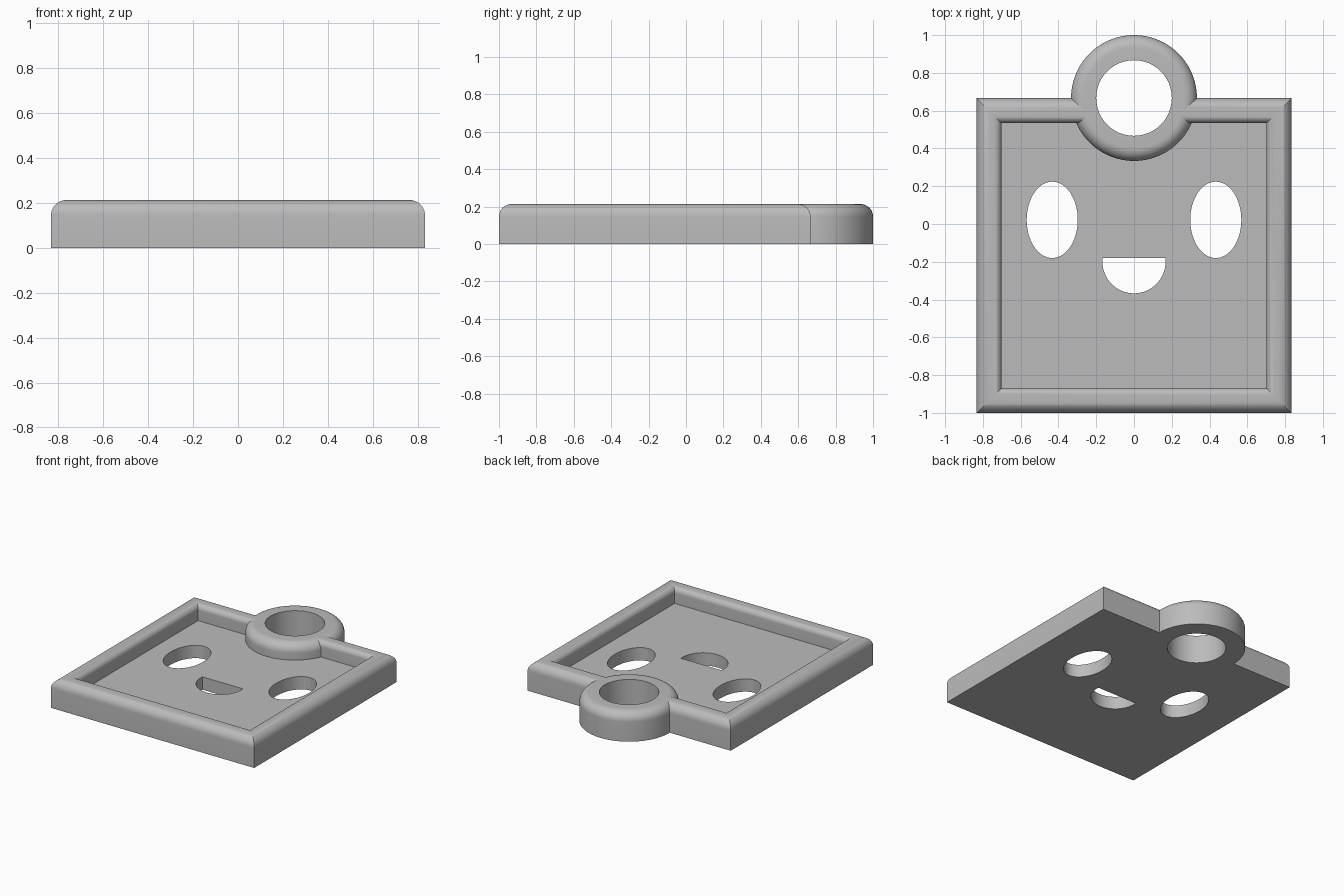
import bpy
import bmesh
from math import asin, cos, sin, pi, radians

cube = bpy.data.objects.get("Cube")
if cube:
    bpy.data.objects.remove(cube, do_unlink=True)

HALF, TOP, FLOOR = 0.833, 0.213, 0.095    # half width, rim height, panel thickness
RIM, ROUND, LIP = 0.131, 0.067, 0.04      # rim width, outer and inner rounding
CENTRE_Y, RING_Y, RING_R = -0.167, 0.667, 0.333
STEPS = 10

grey = bpy.data.materials.new("light_grey")
grey.use_nodes = True
grey.diffuse_color = (0.5, 0.5, 0.5, 1)
grey.node_tree.nodes["Principled BSDF"].inputs["Base Color"].default_value = (0.5, 0.5, 0.5, 1)


def loft(name, loops):
    """Closed solid through equal-length loops of points, capped at both ends."""
    bm = bmesh.new()
    rows = [[bm.verts.new(p) for p in loop] for loop in loops]
    n = len(rows[0])
    for a, b in zip(rows, rows[1:]):
        for i in range(n):
            j = (i + 1) % n
            bm.faces.new((a[i], a[j], b[j], b[i]))
    bm.faces.new(rows[0][::-1])
    bm.faces.new(rows[-1])
    bmesh.ops.recalc_face_normals(bm, faces=bm.faces[:])
    mesh = bpy.data.meshes.new(name)
    bm.to_mesh(mesh)
    bm.free()
    mesh.materials.append(grey)
    obj = bpy.data.objects.new(name, mesh)
    bpy.context.collection.objects.link(obj)
    return obj


def square(half):
    return [(sx * half, CENTRE_Y + sy * half) for sx, sy in ((-1, -1), (1, -1), (1, 1), (-1, 1))]


def ellipse(x, y, rx, ry, n=96):
    return [(x + rx * cos(2 * pi * i / n), y + ry * sin(2 * pi * i / n)) for i in range(n)]


def at_height(outline, z):
    return [(x, y, z) for x, y in outline]


def rounded_edge(outer, r):
    """Radius and height pairs from the vertical side over onto the top."""
    angles = [pi / 2 * i / STEPS for i in range(STEPS + 1)]
    return [(outer - r + r * cos(a), round(TOP - r + r * sin(a), 5)) for a in angles]


def cutter(name, outline):
    """Prism reaching right through the model."""
    obj = loft(name, [at_height(outline, z) for z in (-0.2, 0.5)])
    obj.hide_render = True
    return obj


# Tray: rounded rim running around a sunken panel
inner = HALF - RIM
lip = [(2 * inner - r, z) for r, z in reversed(rounded_edge(inner, LIP))]
section = [(HALF, 0)] + rounded_edge(HALF, ROUND) + lip + [(inner, FLOOR)]
tag = loft("tag_body", [at_height(square(h), z) for h, z in section])

# Hanging ring, solid until its hole is cut
ring_section = [(RING_R, 0)] + rounded_edge(RING_R, ROUND)
ring = loft("hanging_ring", [at_height(ellipse(0, RING_Y, r, r), z) for r, z in ring_section])

# Ring hole, eyes and mouth
cutters = [cutter("ring_hole", ellipse(0, RING_Y, 0.2, 0.2))]
for side, sx in (("left", 1), ("right", -1)):
    cutters.append(cutter(side + "_eye_hole", ellipse(sx * 0.433, 0.022, 0.135, 0.202)))
MOUTH_R, MOUTH_Y, MOUTH_TOP = 0.167, -0.2, -0.18
rise = asin((MOUTH_TOP - MOUTH_Y) / MOUTH_R)
arc = [pi - rise + (pi + 2 * rise) * i / 48 for i in range(49)]
cutters.append(cutter("mouth_hole", [(MOUTH_R * cos(a), MOUTH_Y + MOUTH_R * sin(a)) for a in arc]))

# Join the ring to the tray and cut the holes
for other, operation in [(ring, 'UNION')] + [(c, 'DIFFERENCE') for c in cutters]:
    mod = tag.modifiers.new(other.name, 'BOOLEAN')
    mod.operation = operation
    mod.solver = 'EXACT'
    mod.object = other
bpy.context.view_layer.update()
joined = bpy.data.meshes.new_from_object(tag.evaluated_get(bpy.context.evaluated_depsgraph_get()))
tag.modifiers.clear()
tag.data = joined
for helper in [ring] + cutters:
    bpy.data.objects.remove(helper, do_unlink=True)

# Smooth the roundings and keep the hard edges
bpy.ops.object.select_all(action='DESELECT')
tag.select_set(True)
bpy.context.view_layer.objects.active = tag
bpy.ops.object.shade_smooth_by_angle(angle=radians(25))
